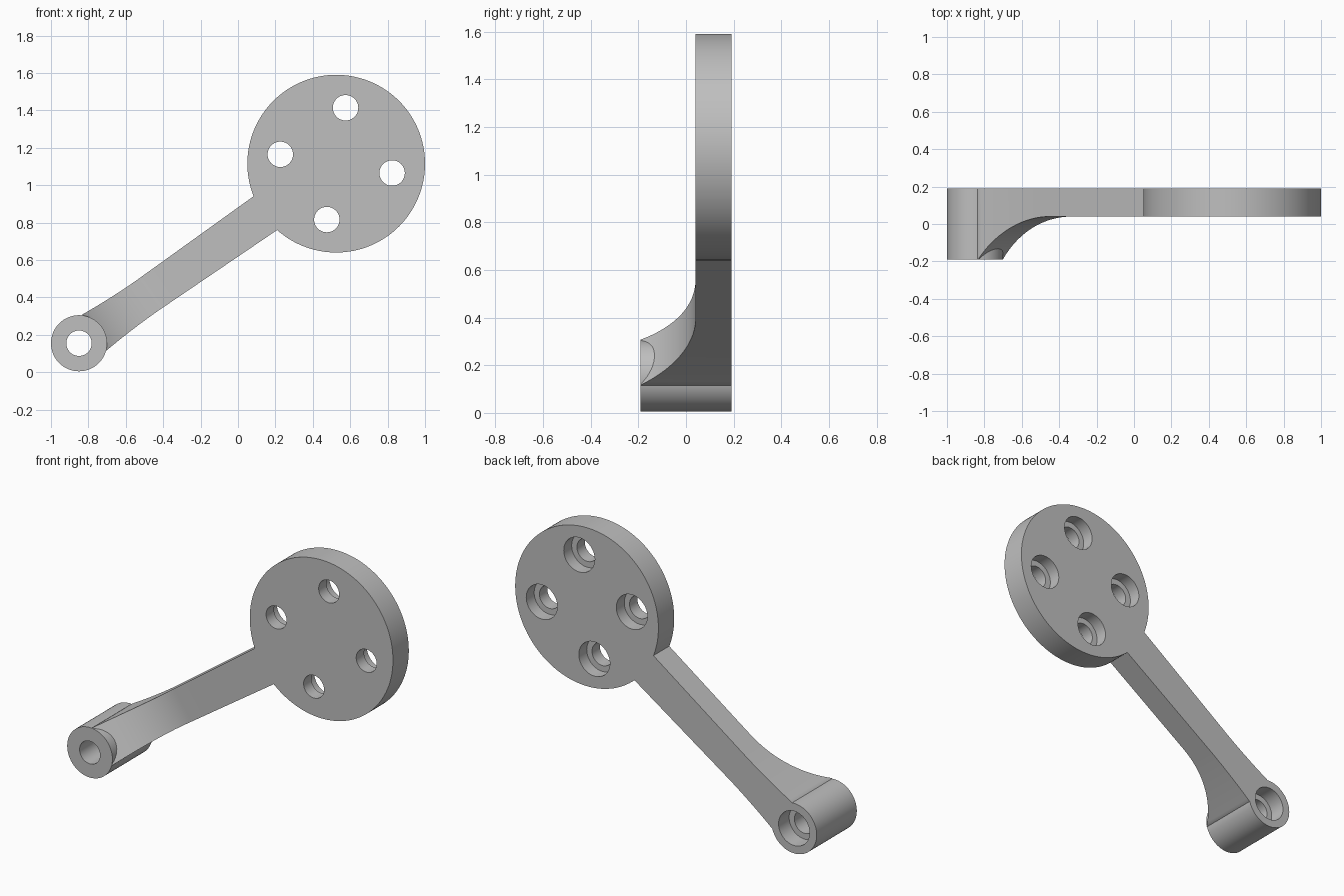
import bpy, bmesh
from math import sqrt, radians, atan2, cos, sin
from mathutils import Vector, Matrix

if "Cube" in bpy.data.objects:
    bpy.data.objects.remove(bpy.data.objects["Cube"])

FRONT, FACE, BACK = -0.19, 0.04, 0.19
PIVOT = Vector((-0.85, 0, 0.155))
HUB = Vector((0.525, 0, 1.115))
ANGLE = atan2(HUB.z - PIVOT.z, HUB.x - PIVOT.x)

grey = bpy.data.materials.new("plain grey")
grey.use_nodes = True
colour = (0.52, 0.52, 0.52, 1)
grey.diffuse_color = colour
grey.node_tree.nodes["Principled BSDF"].inputs["Base Color"].default_value = colour


def make_object(name, bm):
    mesh = bpy.data.meshes.new(name)
    bmesh.ops.recalc_face_normals(bm, faces=bm.faces)
    bm.to_mesh(mesh)
    bm.free()
    mesh.materials.append(grey)
    obj = bpy.data.objects.new(name, mesh)
    bpy.context.collection.objects.link(obj)
    return obj


def cylinder(name, centre, radius, y0, y1, sides=64):
    """Cylinder running along y from y0 to y1."""
    bm = bmesh.new()
    place = Matrix.Translation((centre.x, (y0 + y1) / 2, centre.z))
    bmesh.ops.create_cone(bm, cap_ends=True, segments=sides, radius1=radius,
                          radius2=radius, depth=y1 - y0,
                          matrix=place @ Matrix.Rotation(radians(90), 4, "X"))
    return make_object(name, bm)


def combine(target, tool, operation):
    mod = target.modifiers.new(operation.lower(), "BOOLEAN")
    mod.operation, mod.object, mod.solver = operation, tool, "EXACT"
    bpy.context.view_layer.objects.active = target
    bpy.ops.object.modifier_apply(modifier=mod.name)
    bpy.data.objects.remove(tool)


def half_width(u):
    """Slim waist that flares gently toward both ends."""
    if u < 0.45:
        return 0.1 + 0.016 * ((0.45 - u) / 0.35) ** 2
    return 0.1 + 0.01 * (u - 0.45) / 0.75


def front_y(u, radius=0.575, end=0.56):
    """Round sweep from the pivot's front down to the thin arm."""
    if u >= end:
        return FACE
    return FACE - radius + sqrt(radius ** 2 - (end - u) ** 2)


# Arm: lofted rectangular sections along the line from pivot to hub
bm = bmesh.new()
along = Vector((cos(ANGLE), 0, sin(ANGLE)))
across = Vector((-sin(ANGLE), 0, cos(ANGLE)))
stations = [0.1 + 0.46 * i / 24 for i in range(25)] + [0.8, 1.0, 1.2, 1.35]
previous = None
for u in stations:
    w = half_width(u)
    ring = [bm.verts.new(PIVOT + along * u + across * n + Vector((0, y, 0)))
            for n, y in ((-w, front_y(u)), (w, front_y(u)), (w, BACK), (-w, BACK))]
    if previous:
        for i in range(4):
            j = (i + 1) % 4
            bm.faces.new((previous[i], previous[j], ring[j], ring[i]))
    else:
        # Extra section buried in the pivot boss
        root = [bm.verts.new(v.co - along * 0.07 - across * (0.02 if i in (1, 2) else -0.02))
                for i, v in enumerate(ring)]
        bm.faces.new(root)
        for i in range(4):
            j = (i + 1) % 4
            bm.faces.new((root[i], root[j], ring[j], ring[i]))
    previous = ring
bm.faces.new(previous)
lever = make_object("lever_arm", bm)

# Round pivot boss and mounting disc
combine(lever, cylinder("pivot_boss", PIVOT, 0.15, FRONT, BACK), "UNION")
combine(lever, cylinder("mounting_disc", HUB, 0.475, FACE, BACK, 128), "UNION")

# Through holes, each counterbored from the back
holes = [(PIVOT, 0.1)]
for k in range(4):
    a = radians(80.5 + 90 * k)
    holes.append((HUB + Vector((cos(a), 0, sin(a))) * 0.303, 0.075))
for centre, depth in holes:
    combine(lever, cylinder("hole_cutter", centre, 0.068, -0.4, 0.4, 48), "DIFFERENCE")
    combine(lever, cylinder("bore_cutter", centre, 0.103, BACK - depth, 0.4, 48), "DIFFERENCE")

# Smooth curved walls, crisp edges
bpy.ops.object.select_all(action="DESELECT")
lever.select_set(True)
bpy.context.view_layer.objects.active = lever
bpy.ops.object.shade_smooth_by_angle(angle=radians(25))
